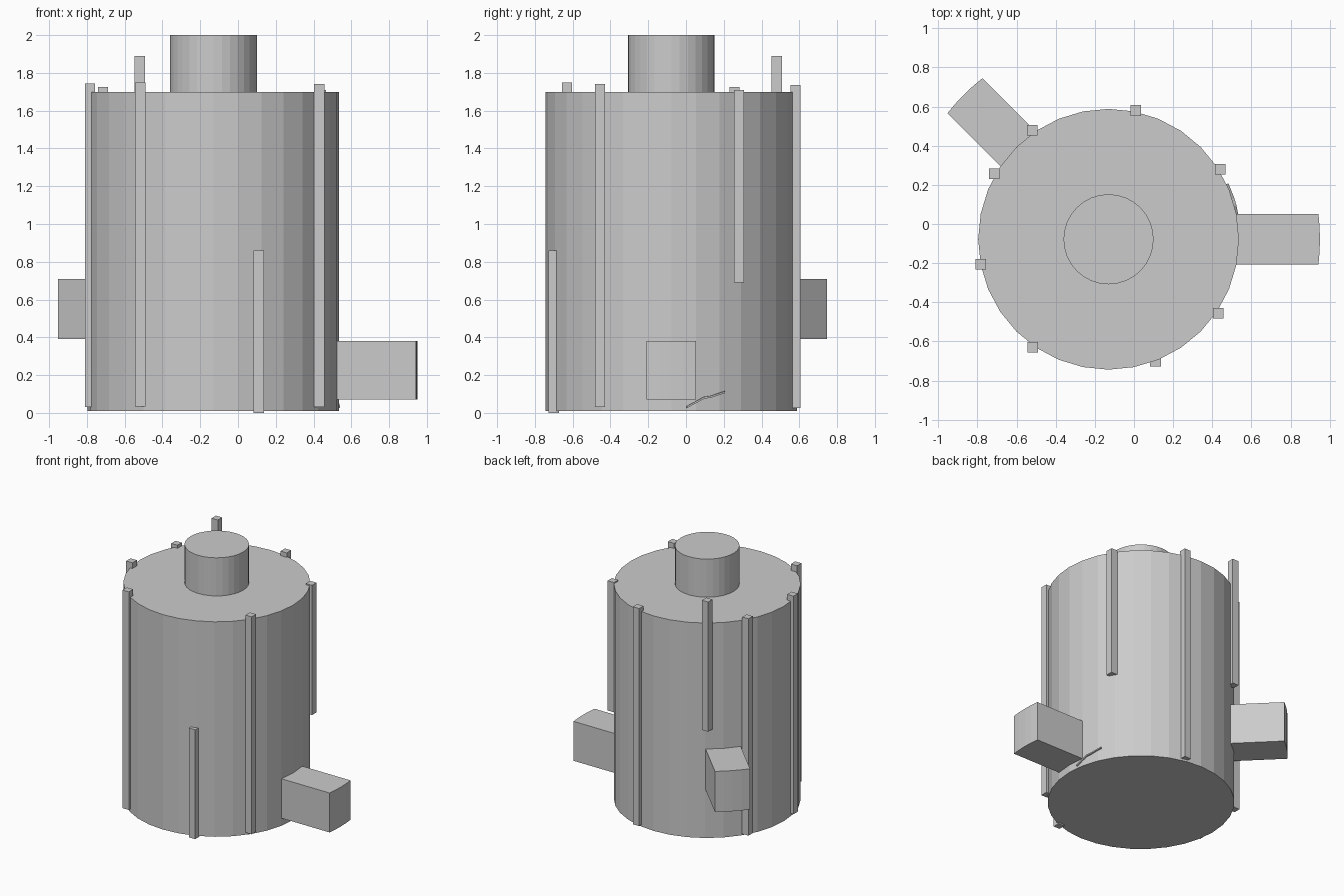
import bpy, bmesh, math
from mathutils import Vector

cube = bpy.data.objects.get("Cube")
if cube:
    bpy.data.objects.remove(cube)

AXIS = Vector((-0.13, -0.078, 0))
RADIUS = 0.666

grey = bpy.data.materials.new("plain_grey")
grey.use_nodes = True
grey.diffuse_color = (0.6, 0.6, 0.6, 1)
grey.node_tree.nodes["Principled BSDF"].inputs["Base Color"].default_value = (0.6, 0.6, 0.6, 1)


def add_mesh(name, bm):
    bmesh.ops.recalc_face_normals(bm, faces=bm.faces)
    mesh = bpy.data.meshes.new(name)
    bm.to_mesh(mesh)
    bm.free()
    mesh.materials.append(grey)
    obj = bpy.data.objects.new(name, mesh)
    bpy.context.collection.objects.link(obj)
    return obj


def prism(name, outline, low, high):
    """Extrude a flat outline between two heights."""
    bm = bmesh.new()
    base = bm.faces.new([bm.verts.new((p[0], p[1], low)) for p in outline])
    top = bmesh.ops.extrude_face_region(bm, geom=[base])["geom"]
    for v in top:
        if isinstance(v, bmesh.types.BMVert):
            v.co.z = high
    return add_mesh(name, bm)


def on_circle(radius, angle):
    return AXIS + Vector((math.cos(angle), math.sin(angle), 0)) * radius


def drum(name, radius, low, high, sides=32):
    ring = [on_circle(radius, math.tau * i / sides) for i in range(sides)]
    return prism(name, ring, low, high)


def radial_box(name, degrees, reach, half_width, low, high):
    """Box leaving the tank sideways, its outer end curved about the tank axis."""
    a = math.radians(degrees)
    out, side = Vector((math.cos(a), math.sin(a), 0)), Vector((-math.sin(a), math.cos(a), 0))
    inner = 0.6
    outline = [AXIS + out * inner + side * half_width, AXIS + out * inner - side * half_width]
    swing = math.asin(half_width / reach)
    outline += [on_circle(reach, a + swing * t) for t in (-1, -0.5, 0, 0.5, 1)]
    return prism(name, outline, low, high)


# Tank and its top pipe
drum("tank_body", RADIUS, 0.01, 1.70)
drum("top_pipe", 0.23, 1.69, 2.0)

# Side ducts
radial_box("left_duct", 0, 1.08, 0.13, 0.07, 0.38)
radial_box("back_duct", 135, 1.045, 0.127, 0.39, 0.71)

# Square posts around the wall: x, y, bottom, top
posts = {
    "front_short_post": (0.11, -0.70, 0.0, 0.86),
    "front_left_post": (0.43, -0.455, 0.03, 1.74),
    "back_left_post": (0.44, 0.28, 0.69, 1.71),
    "back_post": (0.01, 0.58, 0.025, 1.735),
    "back_raised_post": (-0.52, 0.48, 0.87, 1.89),
    "back_right_post": (-0.715, 0.257, 0.02, 1.725),
    "right_post": (-0.783, -0.205, 0.03, 1.745),
    "front_right_post": (-0.517, -0.63, 0.035, 1.75),
}
H = 0.027
for name, (x, y, low, high) in posts.items():
    square = [(x - H, y - H), (x + H, y - H), (x + H, y + H), (x - H, y + H)]
    prism(name, square, low, high)

# Thin bent strip low on the wall
bm = bmesh.new()
rows = []
for angle, z in ((7, 0.025), (15, 0.075), (18, 0.08), (25, 0.105)):
    a = math.radians(angle)
    rows.append([bm.verts.new(on_circle(r, a) + Vector((0, 0, z + dz)))
                 for r, dz in ((0.64, 0), (0.676, 0), (0.676, 0.01), (0.64, 0.01))])
for first, second in zip(rows, rows[1:]):
    for i in range(4):
        j = (i + 1) % 4
        bm.faces.new((first[i], first[j], second[j], second[i]))
bm.faces.new(rows[0])
bm.faces.new(rows[-1])
add_mesh("wall_strip", bm)
